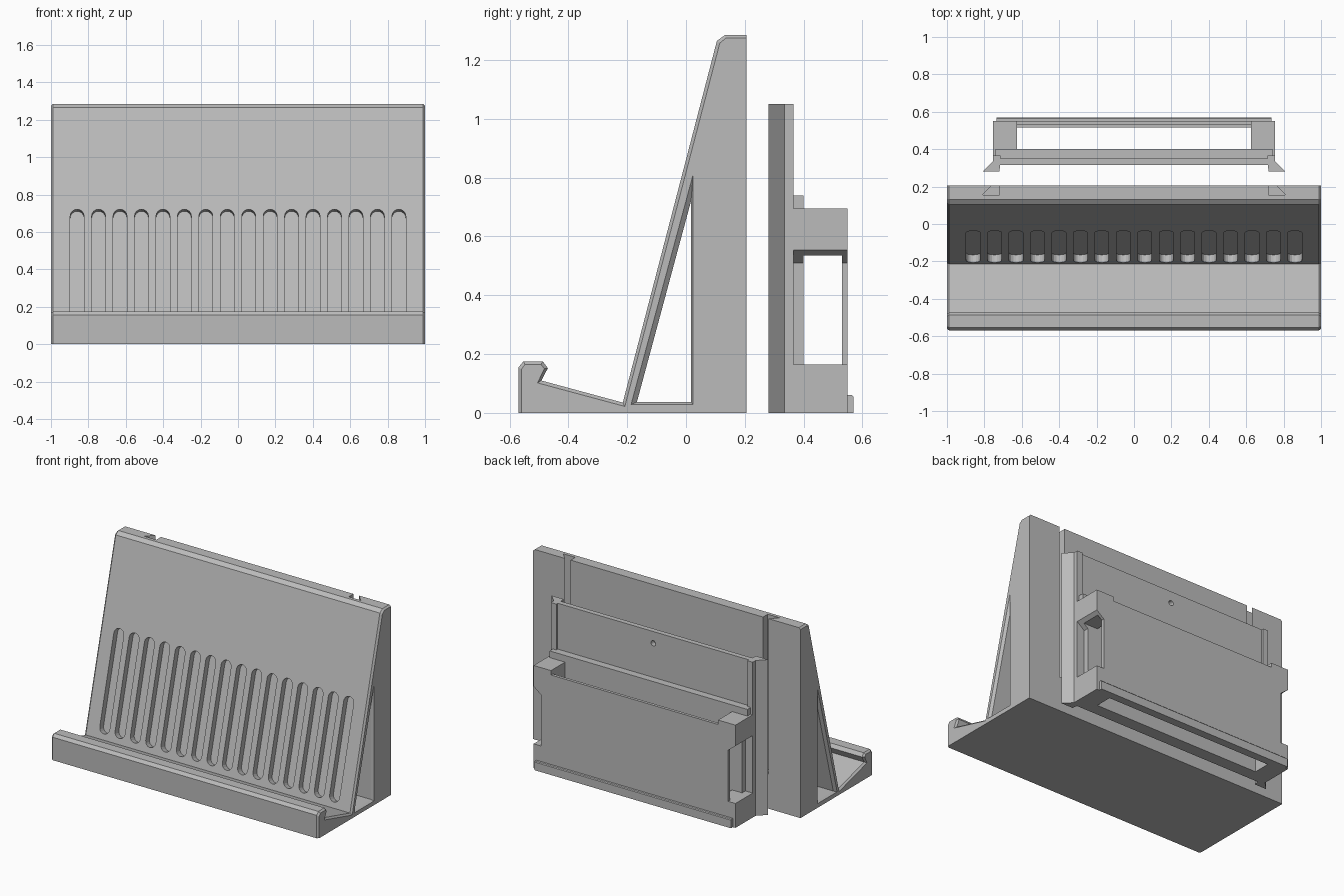
import bpy, bmesh, math
from mathutils import Vector

if "Cube" in bpy.data.objects:
    bpy.data.objects.remove(bpy.data.objects["Cube"])

grey = bpy.data.materials.new("plain grey")
grey.diffuse_color = (0.5, 0.5, 0.5, 1)
grey.use_nodes = True
grey.node_tree.nodes["Principled BSDF"].inputs["Base Color"].default_value = grey.diffuse_color


def loft(name, rings):
    """Closed solid through rings of equal point count."""
    bm = bmesh.new()
    vs = [[bm.verts.new(p) for p in r] for r in rings]
    n = len(vs[0])
    for a, b in zip(vs, vs[1:]):
        for i in range(n):
            bm.faces.new((a[i], a[(i + 1) % n], b[(i + 1) % n], b[i]))
    bm.faces.new(vs[0])
    bm.faces.new(vs[-1])
    bmesh.ops.recalc_face_normals(bm, faces=bm.faces)
    me = bpy.data.meshes.new(name)
    bm.to_mesh(me)
    bm.free()
    me.materials.append(grey)
    ob = bpy.data.objects.new(name, me)
    bpy.context.collection.objects.link(ob)
    return ob


def prism(name, axis, pts, lo, hi):
    """Extrude a 2D outline along x, y or z."""
    place = {"x": lambda p, t: (t, p[0], p[1]),
             "y": lambda p, t: (p[0], t, p[1]),
             "z": lambda p, t: (p[0], p[1], t)}[axis]
    return loft(name, [[place(p, t) for p in pts] for t in (lo, hi)])


def box(name, x0, x1, y0, y1, z0, z1):
    return prism(name, "z", [(x0, y0), (x1, y0), (x1, y1), (x0, y1)], z0, z1)


def flip(pts, s):
    return [(s * a, b) for a, b in pts]


def cut(ob, cutters, op="DIFFERENCE"):
    for c in cutters:
        m = ob.modifiers.new("cut", "BOOLEAN")
        m.operation, m.solver, m.object = op, "EXACT", c
        bpy.context.view_layer.objects.active = ob
        bpy.ops.object.modifier_apply(modifier=m.name)
        bpy.data.objects.remove(c)


# Stand: side profile with chamfered ends
outer = [(-.57, 0), (-.57, .155), (-.553, .175), (-.487, .175), (-.47, .152),
         (-.492, .11), (-.215, .035), (.105, 1.265), (.132, 1.285), (.205, 1.285), (.205, 0)]
inner = [(-.56, 0), (-.56, .148), (-.548, .165), (-.493, .165), (-.482, .15),
         (-.505, .102), (-.208, .022), (.115, 1.258), (.136, 1.275), (.205, 1.275), (.205, 0)]
stand = loft("phone_stand", [[(x, *p) for p in prof] for x, prof in
                             ((-1, inner), (-.988, outer), (.988, outer), (1, inner))])

# Triangular hollow behind the backrest
big = [(-.187, .028), (.024, .028), (.024, .81)]
small = [(-.167, .037), (.017, .037), (.017, .72)]
hollow = loft("hollow_cutter", [[(x, *p) for p in prof] for x, prof in
                                ((-1.01, big), (-1, big), (-.985, small),
                                 (.985, small), (1, big), (1.01, big))])

# Dovetail grooves in the back, open at the top
grooves = [prism("groove_cutter", "z", flip([(.72, .155), (.81, .155), (.76, .206),
                 (.75, .25), (.72, .25)], s), .235, 1.4) for s in (1, -1)]
cut(stand, [hollow] + grooves)

# Rounded vent slots, square to the sloping backrest
up = Vector((0, .32, 1.23)).normalized()
out = Vector((0, -up.z, up.y))
foot = Vector((0, -.215, .035))
r, low, high = .037, .075, .672
for i in range(16):
    cx = -.86 + i * 1.72 / 15
    ring = []
    for k in range(18):
        a = math.pi * (k if k < 9 else k - 1) / 8
        base = high if k < 9 else low
        ring.append(foot + up * (base + r * math.sin(a)) + Vector((cx + r * math.cos(a), 0, 0)))
    cut(stand, [loft("slot_cutter", [[p + out * .05 for p in ring], [p - out * .042 for p in ring]])])

# Bracket: back plate with a screw hole
plate = box("bracket_plate", -.72, .72, .315, .35, 0, 1.05)
hole = [(.018 * math.cos(k * math.pi / 8), .97 + .018 * math.sin(k * math.pi / 8)) for k in range(16)]
cut(plate, [prism("hole_cutter", "y", hole, .2, .45)])

# Dovetail rails
for s, side in ((1, "right"), (-1, "left")):
    prism("dovetail_rail_" + side, "z", flip([(.72, .28), (.81, .28), (.755, .335),
          (.755, .365), (.715, .365), (.715, .32)], s), 0, 1.05)

# Holder pocket, open top and bottom, with side windows
holder = box("holder_pocket", -.755, .755, .345, .55, 0, .695)
cutters = [box("pocket_cutter", -.625, .625, .4, .53, -.1, 1),
           box("front_cutter", -.625, .625, .4, .7, .665, 1)]
for s in (1, -1):
    notch = [(.70, .165), (.8, .165), (.8, .59), (.70, .51)]
    cutters.append(prism("notch_cutter", "y", flip(notch, s), .365, .7))
    a, b = sorted((.6 * s, .8 * s))
    cutters.append(box("window_cutter", a, b, .4, .53, .165, .535))
cut(holder, cutters)

# Ledge, inner sill and front lip of the holder
box("holder_ledge", -.74, .74, .345, .40, .69, .74)
box("holder_sill", -.63, .63, .515, .535, 0, .165)
prism("holder_lip", "x", [(.545, 0), (.57, 0), (.57, .055), (.565, .06), (.545, .06)], -.735, .735)
